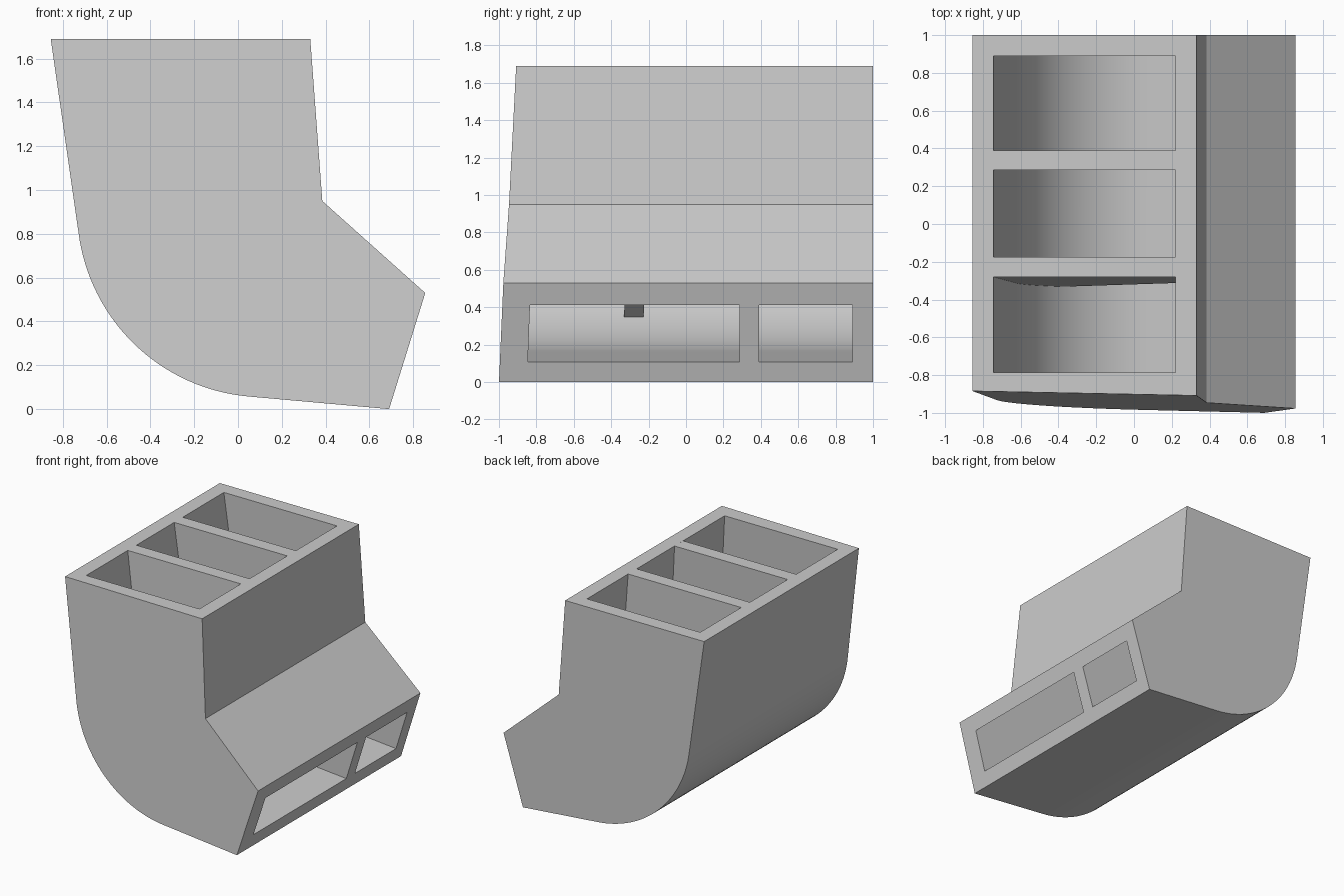
import bpy
import bmesh
from math import radians, cos, sin

if "Cube" in bpy.data.objects:
    bpy.data.objects.remove(bpy.data.objects["Cube"], do_unlink=True)

grey = bpy.data.materials.new("light grey")
grey.use_nodes = True
colour = (0.6, 0.6, 0.6, 1)
grey.diffuse_color = colour
grey.node_tree.nodes["Principled BSDF"].inputs["Base Color"].default_value = colour

HEIGHT = 1.69
BEND_X, BEND_Z = 0.125, 0.914


def arc(radius, start, end, steps):
    """Points of the outer bend, in x and z."""
    angles = [radians(start + (end - start) * i / steps) for i in range(steps + 1)]
    return [(BEND_X + radius * cos(a), BEND_Z + radius * sin(a)) for a in angles]


def prism(name, profile, front, back):
    """Sweep an x-z profile from y = front(x, z) to y = back(x, z)."""
    bm = bmesh.new()
    near = [bm.verts.new((x, front(x, z), z)) for x, z in profile]
    far = [bm.verts.new((x, back(x, z), z)) for x, z in profile]
    bm.faces.new(near)
    bm.faces.new(far[::-1])
    count = len(profile)
    for i in range(count):
        j = (i + 1) % count
        bm.faces.new((near[j], near[i], far[i], far[j]))
    bmesh.ops.recalc_face_normals(bm, faces=bm.faces[:])
    mesh = bpy.data.meshes.new(name)
    bm.to_mesh(mesh)
    bm.free()
    mesh.materials.append(grey)
    obj = bpy.data.objects.new(name, mesh)
    bpy.context.collection.objects.link(obj)
    return obj


def level(y):
    return lambda x, z: y


def leaning(y):
    """A wall that drifts forwards as it goes down."""
    return lambda x, z: y - 0.05 * (HEIGHT - z) / 1.3


def activate(obj):
    bpy.ops.object.select_all(action="DESELECT")
    obj.select_set(True)
    bpy.context.view_layer.objects.active = obj


# Outer shell of the elbow
outer = ([(-0.855, HEIGHT)] + arc(0.86, 187.4, 264.7, 32)
         + [(0.69, 0), (0.855, 0.53), (0.385, 0.95), (0.33, HEIGHT)])
body = prism("duct_body", outer, lambda x, z: -0.986 - 0.02 * x + 0.05 * z, level(1))

# Two channels through the elbow, running past both openings
channel = ([(-0.758, HEIGHT + 0.1)] + arc(0.75, 187.4, 264.7, 32)
           + [(0.922, 0.091), (0.927, 0.315), (0.279, 0.898), (0.213, HEIGHT + 0.1)])
cutters = [prism("wide_channel_cutter", channel, leaning(-0.785), level(0.285)),
           prism("narrow_channel_cutter", channel, level(0.39), level(0.89))]
activate(body)
for cutter in cutters:
    cutter.hide_render = True
    cut = body.modifiers.new("channel", "BOOLEAN")
    cut.operation = "DIFFERENCE"
    cut.solver = "EXACT"
    cut.object = cutter
    bpy.ops.object.modifier_apply(modifier=cut.name)
    bpy.data.objects.remove(cutter, do_unlink=True)

# Short divider that ends part way round the bend
blade = ([(-0.745, HEIGHT)] + arc(0.75, 187.4, 229, 17)
         + [(0.279, 0.898), (0.22, HEIGHT)])
divider = prism("short_divider", blade, leaning(-0.28), leaning(-0.175))

for part in (body, divider):
    activate(part)
    bpy.ops.object.shade_smooth_by_angle(angle=radians(20))
